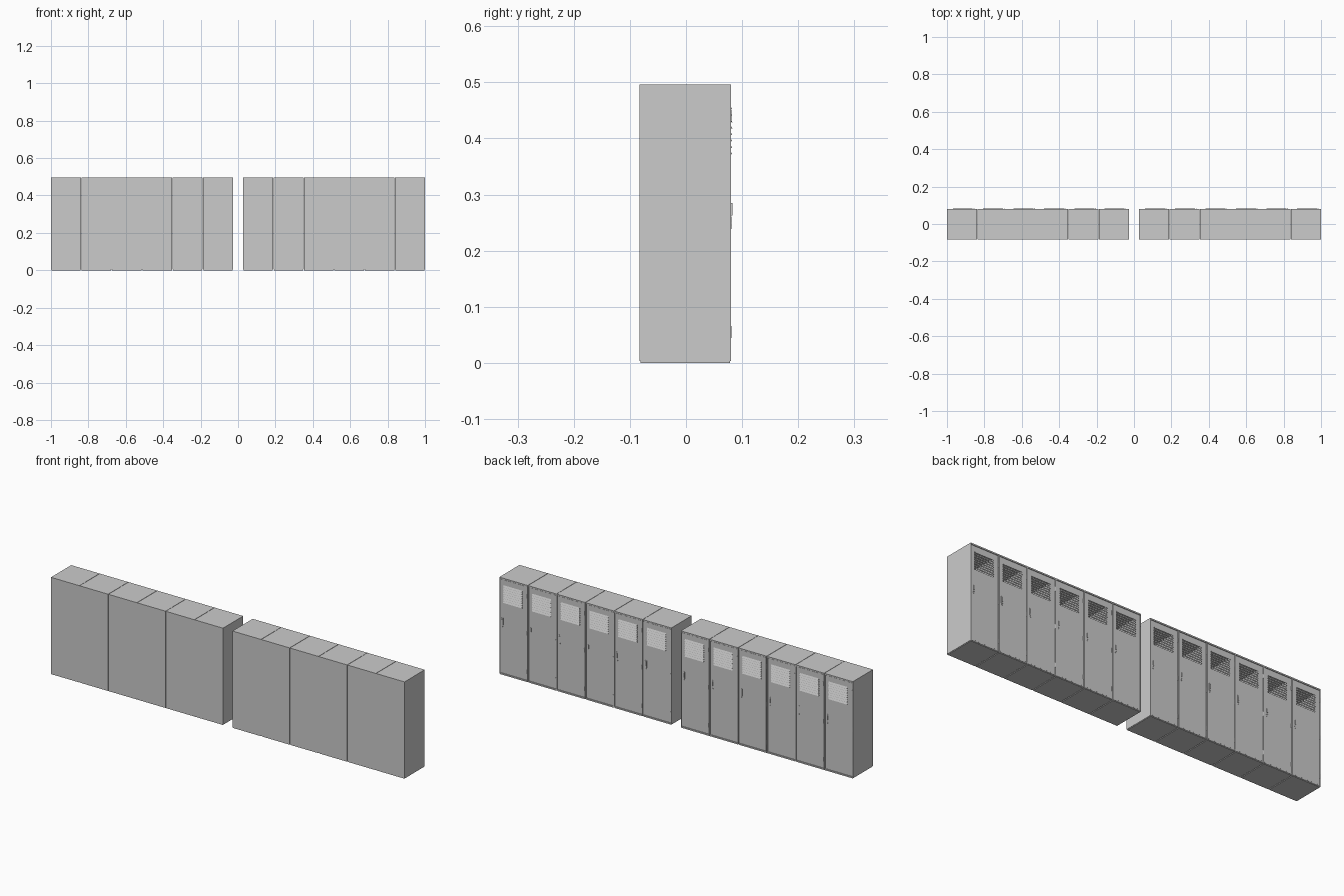
import bpy, bmesh
from mathutils import Matrix, Vector

if "Cube" in bpy.data.objects:
    bpy.data.objects.remove(bpy.data.objects["Cube"])

PITCH, W, H = 0.1625, 0.1607, 0.496
BACK, FRONT = -0.083, 0.0802
BANK_SHIFT = 1.027


def box(bm, x0, x1, y0, y1, z0, z1):
    m = Matrix.LocRotScale(Vector(((x0 + x1) / 2, (y0 + y1) / 2, (z0 + z1) / 2)),
                           None, Vector((x1 - x0, y1 - y0, z1 - z0)))
    return bmesh.ops.create_cube(bm, size=1, matrix=m)["verts"]


def cyl(bm, x, y, z, r, depth, axis='Z'):
    rot = Matrix.Rotation(1.5707963, 4, 'X') if axis == 'Y' else Matrix.Identity(4)
    bmesh.ops.create_cone(bm, cap_ends=True, segments=10, radius1=r, radius2=r,
                          depth=depth, matrix=Matrix.Translation((x, y, z)) @ rot)


def prism(bm, profile, x0, x1):
    # profile is (y, z) points, swept along x
    a = [bm.verts.new((x0, y, z)) for y, z in profile]
    b = [bm.verts.new((x1, y, z)) for y, z in profile]
    n = len(a)
    bm.faces.new(a[::-1])
    bm.faces.new(b)
    for i in range(n):
        j = (i + 1) % n
        bm.faces.new((a[i], a[j], b[j], b[i]))


def finish(bm, name):
    bmesh.ops.recalc_face_normals(bm, faces=bm.faces)
    me = bpy.data.meshes.new(name)
    bm.to_mesh(me)
    bm.free()
    return me


def make_shell():
    # sheet metal cabinet, hollow and open to the door side
    bm = bmesh.new()
    t = 0.0022
    box(bm, 0, W, BACK, BACK + t, 0.003, H)
    box(bm, 0, t, BACK + t, FRONT, 0.003, H)
    box(bm, W - t, W, BACK + t, FRONT, 0.003, H)
    box(bm, t, W - t, BACK + t, FRONT, 0.003, 0.008)
    box(bm, t, W - t, BACK + t, FRONT, H - 0.007, H)
    # thin base pan under the cabinet
    box(bm, 0.002, W - 0.002, BACK + 0.002, FRONT - 0.002, 0.0, 0.003)
    # inner shelf
    box(bm, t, W - t, BACK + t, FRONT - 0.012, 0.350, 0.353)
    return finish(bm, "locker_cabinet")


# vent window in the door
VX0, VX1, VZ0, VZ1 = 0.031, W - 0.023, 0.368, 0.460


def make_door():
    bm = bmesh.new()
    x0, x1, z0, z1 = 0.0036, W - 0.0036, 0.0095, H - 0.0085
    y0, y1 = 0.0755, 0.0785
    box(bm, x0, x1, y0, y1, z0, VZ0)
    box(bm, x0, x1, y0, y1, VZ1, z1)
    box(bm, x0, VX0, y0, y1, VZ0, VZ1)
    box(bm, VX1, x1, y0, y1, VZ0, VZ1)
    return finish(bm, "locker_door")


def make_louvres():
    # sloping slats that open downwards
    bm = bmesh.new()
    n = 8
    p = (VZ1 - VZ0) / n
    for i in range(n):
        top = VZ1 - i * p
        prism(bm, [(0.0765, top), (0.0785, top), (0.0825, top - p * 0.72),
                   (0.0813, top - p * 0.72)], VX0, VX1)
        box(bm, VX0, VX1, 0.0762, 0.0785, top - p, top - p * 0.85)
    return finish(bm, "vent_louvres")


def make_handle():
    bm = bmesh.new()
    x = W - 0.017
    box(bm, x - 0.0045, x + 0.0045, 0.0785, 0.0798, 0.255, 0.291)
    box(bm, x - 0.0022, x + 0.0022, 0.0798, 0.0828, 0.263, 0.285)
    cyl(bm, x, 0.0796, 0.248, 0.003, 0.0022, 'Y')
    return finish(bm, "door_handle")


def make_hinges():
    bm = bmesh.new()
    for z in (0.055, 0.25, 0.44):
        cyl(bm, 0.0034, 0.0798, z, 0.0017, 0.022)
    return finish(bm, "door_hinges")


parts = [make_shell(), make_door(), make_louvres(), make_handle(), make_hinges()]

# two banks of six lockers
for bank in range(2):
    for i in range(6):
        x = -1 + bank * BANK_SHIFT + i * PITCH
        for me in parts:
            ob = bpy.data.objects.new(f"{me.name}_{bank + 1}_{i + 1}", me)
            ob.location.x = x
            bpy.context.collection.objects.link(ob)
